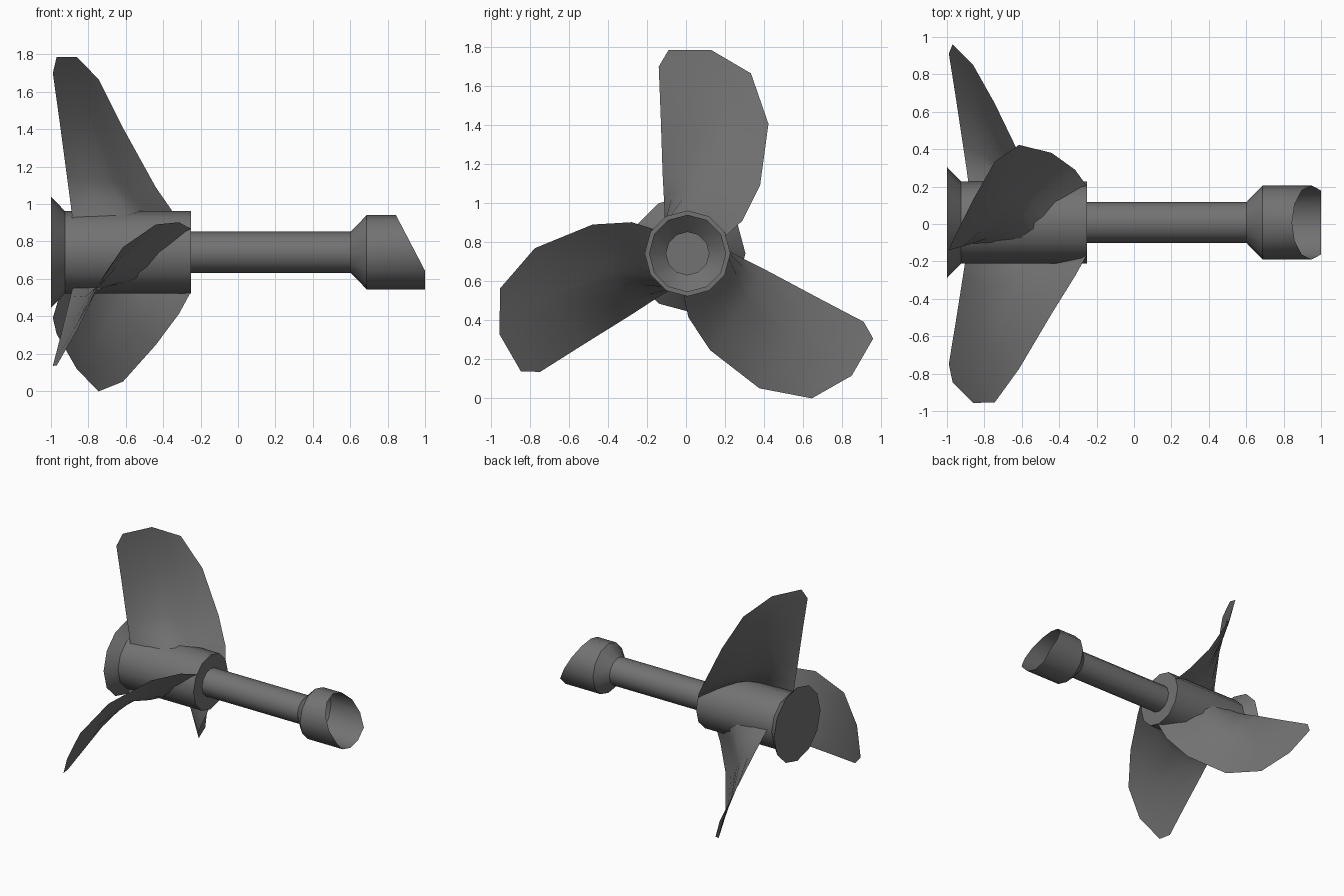
import bpy, math
from mathutils import Matrix, Vector

if "Cube" in bpy.data.objects:
    bpy.data.objects.remove(bpy.data.objects["Cube"])

CY, CZ, SIDES = 0.008, 0.742, 12
AXIS = Vector((0, CY, CZ))

metal = bpy.data.materials.new("dark_metal")
metal.diffuse_color = (0.17, 0.17, 0.17, 1)
metal.use_nodes = True
metal.node_tree.nodes["Principled BSDF"].inputs["Base Color"].default_value = metal.diffuse_color


def make_object(name, verts, faces):
    mesh = bpy.data.meshes.new(name)
    mesh.from_pydata(verts, [], faces)
    mesh.update()
    mesh.materials.append(metal)
    ob = bpy.data.objects.new(name, mesh)
    bpy.context.collection.objects.link(ob)
    bpy.ops.object.select_all(action='DESELECT')
    bpy.context.view_layer.objects.active = ob
    ob.select_set(True)
    bpy.ops.object.mode_set(mode='EDIT')
    bpy.ops.mesh.select_all(action='SELECT')
    bpy.ops.mesh.normals_make_consistent(inside=False)
    bpy.ops.object.mode_set(mode='OBJECT')
    bpy.ops.object.shade_smooth_by_angle(angle=math.radians(40))
    return ob


def lathe(name, profile, cap_first=False, end_x=None):
    """Revolve (x, radius) pairs about the propeller axis."""
    verts, faces = [], []
    for i, (x, r) in enumerate(profile):
        for k in range(SIDES):
            a = 2 * math.pi * k / SIDES
            y, z = r * math.sin(a), r * math.cos(a)
            px = end_x(z) if end_x and i == len(profile) - 1 else x
            verts.append((px, CY + y, CZ + z))
    for i in range(len(profile) - 1):
        for k in range(SIDES):
            n = (k + 1) % SIDES
            a, b = i * SIDES, (i + 1) * SIDES
            faces.append((a + k, b + k, b + n, a + n))
    if cap_first:
        faces.append(tuple(range(SIDES)))
    return make_object(name, verts, faces)


# Hub with flared back, shaft, and open cup with a slanted mouth
lathe("hub", [(-1, 0.297), (-0.925, 0.22), (-0.25, 0.22), (-0.25, 0.11)], cap_first=True)
lathe("shaft", [(-0.25, 0.11), (0.602, 0.11)])
lathe("end_cup", [(0.602, 0.11), (0.688, 0.198), (1, 0.198)],
      end_x=lambda z: min(1.0, 0.845 + 0.155 * (0.198 - z) / 0.297))

# Blade sections from root to tip: leading point, trailing point, camber
SECTIONS = [
    ((-0.885, -0.11, 0.93), (-0.25, 0.20, 0.85), 1.0),
    ((-0.895, -0.112, 1.00), (-0.315, 0.29, 0.91), 0.8),
    ((-0.915, -0.12, 1.15), (-0.44, 0.38, 1.09), 0.35),
    ((-0.955, -0.13, 1.45), (-0.615, 0.423, 1.407), 0.05),
    ((-0.99, -0.14, 1.70), (-0.745, 0.333, 1.666), 0.0),
    ((-0.97, -0.09, 1.785), (-0.86, 0.13, 1.785), 0.0),
]
# Camber along the chord: (fraction, sideways offset at the root)
CAMBER = [(0, 0), (0.2, -0.055), (0.45, -0.11), (0.55, -0.09),
          (0.63, -0.05), (0.8, 0), (1, 0)]

verts, faces = [], []
n = len(CAMBER)
for s, (lead, trail, amount) in enumerate(SECTIONS):
    for f, off in CAMBER:
        p = Vector(lead).lerp(Vector(trail), f)
        p.y += off * amount
        if s == 0:  # root sinks just below the hub surface
            p.z = CZ + math.sqrt(max(0.0, 0.21 ** 2 - (p.y - CY) ** 2))
        if s == 1:  # keep the second section clear of the hub
            p.z += 0.24 * f * (1 - f)
        verts.append(p)
for s in range(len(SECTIONS) - 1):
    for c in range(n - 1):
        a = s * n + c
        faces.append((a, a + 1, a + n + 1, a + n))

for b in range(3):
    rot = Matrix.Rotation(math.radians(120 * b), 3, 'X')
    make_object(f"blade_{b + 1}", [rot @ (v - AXIS) + AXIS for v in verts], faces)
